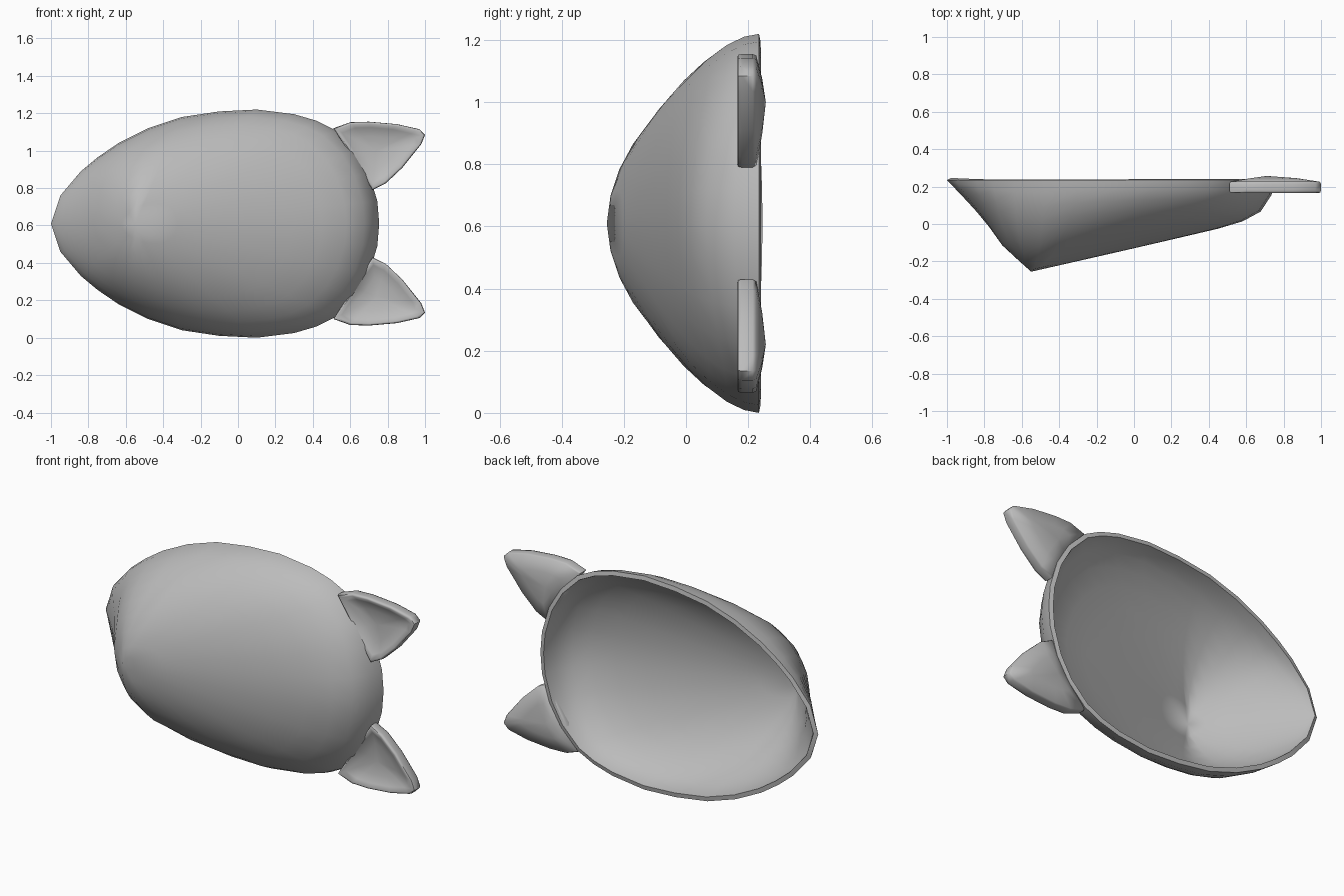
import bpy, bmesh, math

cube = bpy.data.objects.get("Cube")
if cube:
    bpy.data.objects.remove(cube, do_unlink=True)

grey = bpy.data.materials.new("plain grey")
grey.use_nodes = True
grey.diffuse_color = (0.5, 0.5, 0.5, 1)
grey.node_tree.nodes["Principled BSDF"].inputs["Base Color"].default_value = (0.5, 0.5, 0.5, 1)

MID_Z = 0.61
RIM_Y = 0.235
APEX_X = -0.55

# Half width of the shell outline and depth of its ridge along x
WIDTH = [(-1, 0), (-0.95, 0.15), (-0.84, 0.28), (-0.75, 0.355), (-0.64, 0.43),
         (-0.48, 0.51), (-0.3, 0.57), (-0.1, 0.6), (0.1, 0.61), (0.3, 0.585),
         (0.42, 0.55), (0.52, 0.5), (0.63, 0.39), (0.7, 0.27), (0.745, 0.12), (0.755, 0)]
DEPTH = [(-1, 0), (-0.9, 0.105), (-0.8, 0.215), (-0.7, 0.355), (APEX_X, 0.49),
         (0, 0.365), (0.3, 0.295), (0.45, 0.26), (0.6, 0.215), (0.7, 0.155),
         (0.74, 0.07), (0.755, 0)]


def lookup(table, x):
    for (x0, a), (x1, b) in zip(table, table[1:]):
        if x <= x1:
            return a + (b - a) * (x - x0) / (x1 - x0)
    return table[-1][1]


def finish(bm, name, angle, thickness=0):
    mesh = bpy.data.meshes.new(name)
    bm.to_mesh(mesh)
    bm.free()
    mesh.materials.append(grey)
    ob = bpy.data.objects.new(name, mesh)
    bpy.context.collection.objects.link(ob)
    bpy.ops.object.select_all(action='DESELECT')
    bpy.context.view_layer.objects.active = ob
    ob.select_set(True)
    if thickness:
        mod = ob.modifiers.new("wall", 'SOLIDIFY')
        mod.thickness = thickness
        mod.offset = -1
        bpy.ops.object.modifier_apply(modifier=mod.name)
    bpy.ops.object.shade_smooth_by_angle(angle=math.radians(angle))
    return ob


def bridge(bm, a, b):
    n = len(a)
    for i in range(n):
        j = (i + 1) % n
        bm.faces.new((a[i], a[j], b[j], b[i]))


def fan(bm, centre, ring):
    n = len(ring)
    for i in range(n):
        bm.faces.new((centre, ring[(i + 1) % n], ring[i]))


# Hollow shell: rings spread from the apex out to the rim
def make_shell():
    bm = bmesh.new()
    outline = WIDTH + [(x, -w) for x, w in WIDTH[-2:0:-1]]
    steps = 9
    apex = bm.verts.new((APEX_X, RIM_Y - lookup(DEPTH, APEX_X), MID_Z))
    previous = None
    for k in range(1, steps + 1):
        r = math.sin(k / steps * math.pi / 2)
        ring = []
        for ox, oz in outline:
            x, z, y = APEX_X + (ox - APEX_X) * r, oz * r, RIM_Y
            if k < steps:
                v = min(1, abs(z) / max(lookup(WIDTH, x), 0.001))
                y -= lookup(DEPTH, x) * (1 - v * v) ** 0.55
            ring.append(bm.verts.new((x, y, MID_Z + z)))
        if previous:
            bridge(bm, previous, ring)
        else:
            fan(bm, apex, ring)
        previous = ring
    finish(bm, "shell", 60, 0.025)


# Ear: rounded triangle, dished in front and domed at the back
EAR = [(0.51, 1.12), (0.6, 1.152), (0.7, 1.155), (0.85, 1.142), (0.97, 1.115),
       (1.0, 1.085), (0.98, 1.035), (0.88, 0.91), (0.79, 0.825), (0.72, 0.79), (0.62, 0.95)]
EAR_RINGS = [(0.5, 0.195), (0.8, 0.178), (0.93, 0.165), (0.985, 0.168), (1.0, 0.18),
             (1.0, 0.215), (0.97, 0.226), (0.5, 0.245)]


def make_ear(name, side):
    bm = bmesh.new()
    cx, cz = 0.74, 1.0

    def point(x, y, z):
        return bm.verts.new((x, y, MID_Z + side * (z - MID_Z)))

    rings = [[point(cx + (x - cx) * s, y, cz + (z - cz) * s) for x, z in EAR]
             for s, y in EAR_RINGS]
    fan(bm, point(cx, 0.2, cz), rings[0])
    for a, b in zip(rings, rings[1:]):
        bridge(bm, a, b)
    fan(bm, point(cx - 0.03, 0.257, cz), rings[-1][::-1])
    bmesh.ops.recalc_face_normals(bm, faces=bm.faces)
    finish(bm, name, 60)


make_shell()
make_ear("upper_ear", 1)
make_ear("lower_ear", -1)
